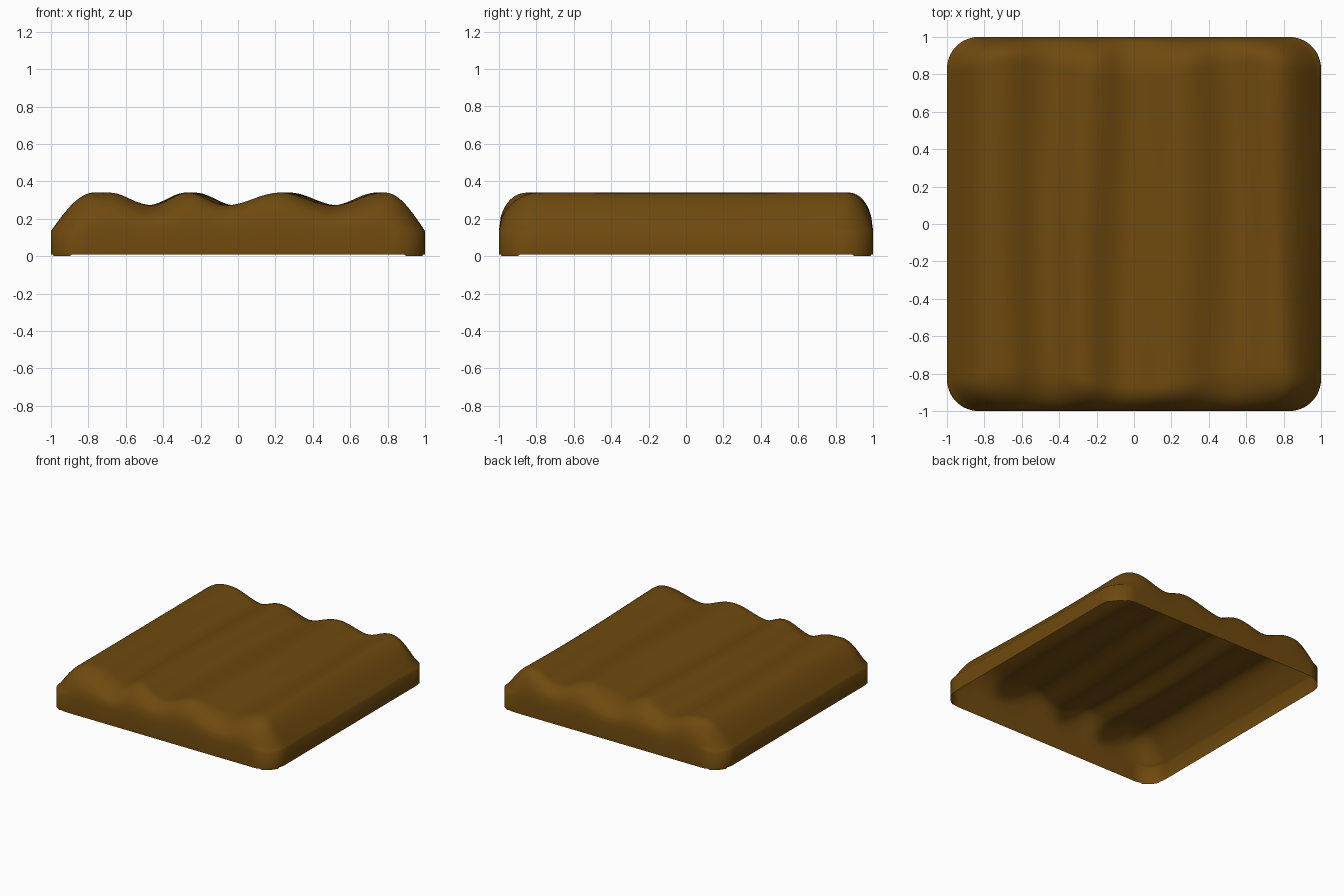
import bpy, bmesh, math

if "Cube" in bpy.data.objects:
    bpy.data.objects.remove(bpy.data.objects["Cube"])

N = 96          # grid resolution
R = 0.17        # plan corner radius
RIM = 0.135     # height where the vertical skirt ends
# ridge cross-section: alternating crests and valleys (x, z)
RIDGES = [(-1.2, 0.335), (-0.70, 0.34), (-0.46, 0.272), (-0.25, 0.34), (-0.04, 0.272),
          (0.25, 0.34), (0.51, 0.272), (0.76, 0.34), (1.2, 0.33)]


def half_extent(t):
    """Half width of the rounded square at offset t along the other axis."""
    k = max(0.0, abs(t) - (1 - R))
    return 1 - R + math.sqrt(max(0.0, R * R - k * k))


def ridge(x, y):
    # furrows wander slightly along their length
    x -= 0.025 * math.sin(2.0 * y + 3.0 * x)
    for (x0, z0), (x1, z1) in zip(RIDGES, RIDGES[1:]):
        if x <= x1:
            t = min(1, max(0, (x - x0) / (x1 - x0)))
            return z0 + (z1 - z0) * (1 - math.cos(math.pi * t)) / 2
    return RIDGES[-1][1]


def height(x, y):
    dx = max(0.0, half_extent(y) - abs(x))
    dy = max(0.0, half_extent(x) - abs(y))
    wx = 0.23 + (0.03 * math.sin(2 * y + 1) if x > 0 else 0)
    wy = 0.18 + 0.05 * math.sin(5 * x + 2 * y)
    ex = math.sin(math.pi / 2 * min(1, dx / wx))
    ty = min(1, dy / wy)
    ey = math.sqrt(1 - (1 - ty) ** 2)
    return RIM + (ridge(x, y) - RIM) * ex * ey


def plan(u, v):
    """Pull the corners of a square grid in to a rounded square."""
    m = max(abs(u), abs(v))
    if m < 1e-6:
        return u, v
    a, b = abs(u) / m, abs(v) / m
    c, s = 1 - R, min(a, b)
    f = 1.0
    if s > c:
        # keep the ray direction, stop at the corner arc
        q, p = a * a + b * b, (a + b) * c
        f = (p + math.sqrt(max(0, p * p - q * (2 * c * c - R * R)))) / q
        f = min(1.0, f)
    f = 1 + (f - 1) * m ** 4
    return u * f, v * f


# ridged top, denser toward the rim
bm = bmesh.new()
ease = [math.sin(math.pi / 2 * (2 * i / N - 1)) * 0.5 + (2 * i / N - 1) * 0.5 for i in range(N + 1)]
grid = []
for v in ease:
    row = []
    for u in ease:
        x, y = plan(u, v)
        row.append(bm.verts.new((x, y, height(x, y))))
    grid.append(row)
for j in range(N):
    for i in range(N):
        bm.faces.new((grid[j][i], grid[j][i + 1], grid[j + 1][i + 1], grid[j + 1][i]))

# vertical skirt, open underneath, dipping a little at the corners
rim_edges = [e for e in bm.edges if e.is_boundary]
new = bmesh.ops.extrude_edge_only(bm, edges=rim_edges)["geom"]
for vert in (g for g in new if isinstance(g, bmesh.types.BMVert)):
    corner = min(abs(vert.co.x), abs(vert.co.y)) > 0.9
    vert.co.z = 0.0 if corner else 0.008
bmesh.ops.recalc_face_normals(bm, faces=bm.faces)
if grid[N // 2][N // 2].link_faces[0].normal.z < 0:
    bmesh.ops.reverse_faces(bm, faces=bm.faces)

mesh = bpy.data.meshes.new("soil_bed")
bm.to_mesh(mesh)
bm.free()
bed = bpy.data.objects.new("soil_bed", mesh)
bpy.context.collection.objects.link(bed)

brown = bpy.data.materials.new("soil_brown")
brown.diffuse_color = (0.156, 0.067, 0.0044, 1)
brown.use_nodes = True
brown.node_tree.nodes["Principled BSDF"].inputs["Base Color"].default_value = brown.diffuse_color
mesh.materials.append(brown)

bpy.context.view_layer.objects.active = bed
bed.select_set(True)
bpy.ops.object.shade_smooth_by_angle(angle=math.radians(60))
